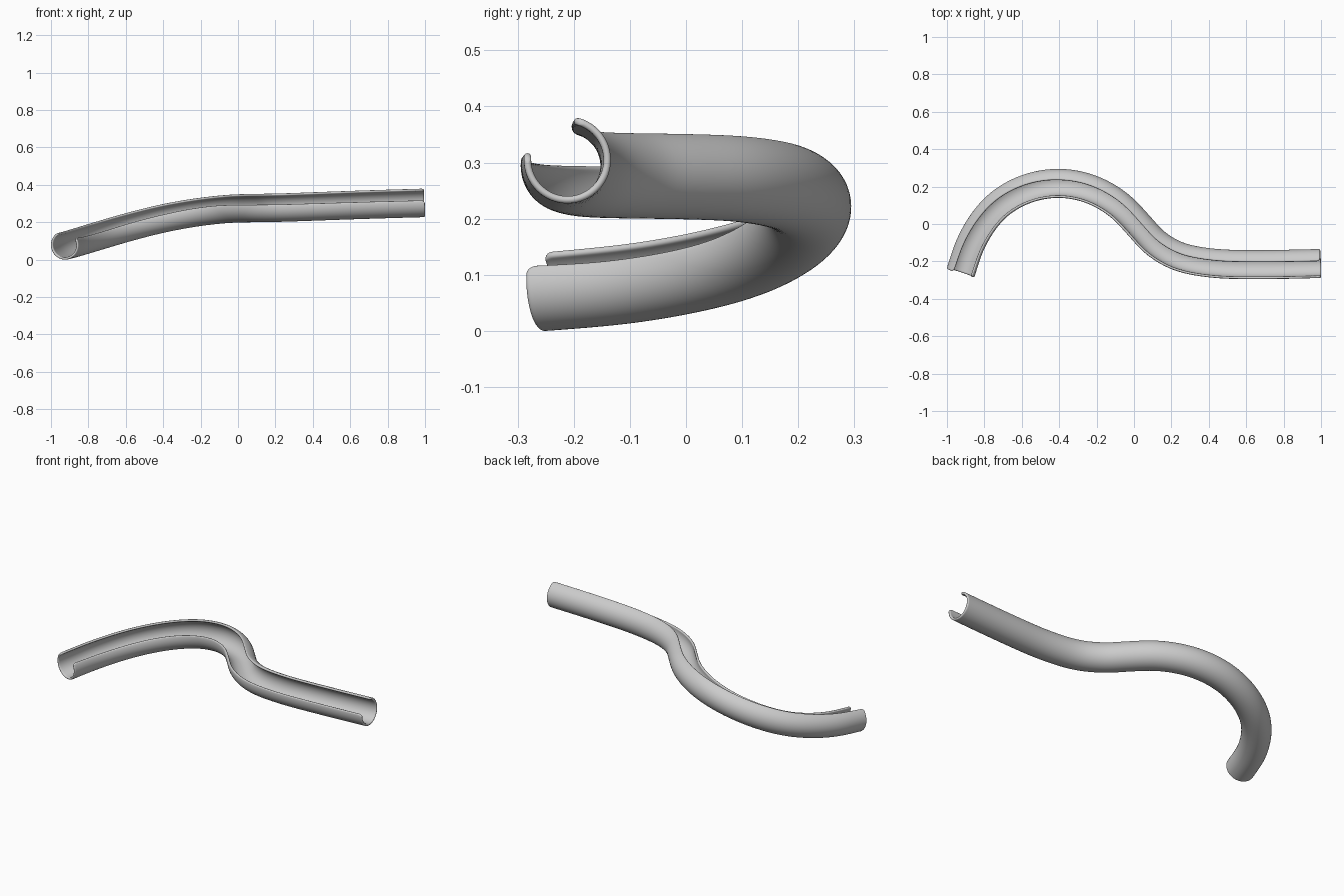
import bpy, bmesh, math
from mathutils import Vector

if "Cube" in bpy.data.objects:
    bpy.data.objects.remove(bpy.data.objects["Cube"])

R, H = 0.0775, 0.0065            # outer radius, half wall thickness
RM = R - H
CORNER = 0.018                   # rounding of the lip corners at both ends
SWEEP = math.radians(270)        # the trough is open for a quarter turn

# centre line of the S-shaped, rising channel
PTS = [Vector(p) for p in (
    (-0.925, -0.262, 0.078), (-0.866, -0.092, 0.093), (-0.733, 0.095, 0.133),
    (-0.583, 0.185, 0.177), (-0.406, 0.219, 0.222), (-0.235, 0.190, 0.254),
    (-0.075, 0.100, 0.273), (0.035, -0.015, 0.278), (0.110, -0.096, 0.279),
    (0.230, -0.170, 0.281), (0.406, -0.208, 0.287), (0.663, -0.217, 0.296),
    (1.0, -0.211, 0.306))]


def dense_path(pts, n=24):
    p = [2 * pts[0] - pts[1]] + pts + [2 * pts[-1] - pts[-2]]
    p[0] += Vector((-0.0, 0, 0.005))
    out = []
    for i in range(1, len(p) - 2):
        a, b, c, d = p[i - 1:i + 3]
        # non-uniform tangents keep the spacing of the points smooth
        l0, l1, l2 = (b - a).length, (c - b).length, (d - c).length
        m1 = ((b - a) / l0 * l1 + (c - b) / l1 * l0) / (l0 + l1) * l1
        m2 = ((c - b) / l1 * l2 + (d - c) / l2 * l1) / (l1 + l2) * l1
        for k in range(n):
            t = k / n
            out.append((2*t**3 - 3*t*t + 1) * b + (t**3 - 2*t*t + t) * m1
                       + (3*t*t - 2*t**3) * c + (t**3 - t*t) * m2)
    out.append(pts[-1].copy())
    for _ in range(60):
        out = [out[0]] + [(out[i-1] + 2 * out[i] + out[i+1]) / 4
                          for i in range(1, len(out) - 1)] + [out[-1]]
    return out


path = dense_path(PTS)
cum = [0.0]
for a, b in zip(path, path[1:]):
    cum.append(cum[-1] + (b - a).length)
L = cum[-1]


def at(s):
    i = 0
    while i < len(cum) - 2 and cum[i + 1] < s:
        i += 1
    return path[i].lerp(path[i + 1], (s - cum[i]) / (cum[i + 1] - cum[i]))


def roll(f):
    # opening rolls gently along the channel
    return math.radians(58 + 18 * min(1, f / 0.35) if f < 0.35
                        else 76 + 4 * (f - 0.35) / 0.65)


def quarter(d, r):
    return math.sqrt(max(0, 1 - (1 - min(d, r) / r) ** 2))


def stations(total, step_count):
    near = [0, 0.0006, 0.002, 0.004, 0.0065, 0.010, 0.014, 0.018]
    mid = [0.018 + (total - 0.036) * i / step_count for i in range(1, step_count)]
    return near + mid + [total - d for d in reversed(near)]


# mid-surface grid with a wall that thins to round edges all the way round
rings = stations(L, 110)
bm = bmesh.new()
outer, inner = [], []
for s in rings:
    d = min(s, L - s)
    c = at(s)
    t = (at(min(L, s + 0.012)) - at(max(0, s - 0.012))).normalized()
    left = Vector((0, 0, 1)).cross(t).normalized()
    up = t.cross(left)
    cut = CORNER * (1 - quarter(d, CORNER)) / RM
    arc = (SWEEP - 2 * cut) * RM
    ro, ri = [], []
    for e in stations(arc, 44):
        h = H * quarter(min(e, arc - e, d), H)
        a = roll(s / L) - cut - e / RM
        n = math.cos(a) * left + math.sin(a) * up
        ro.append(bm.verts.new(c + n * (RM + h)))
        ri.append(bm.verts.new(c + n * (RM - h)))
    outer.append(ro)
    inner.append(ri)

for grid in (outer, inner):
    for a, b in zip(grid, grid[1:]):
        for j in range(len(a) - 1):
            bm.faces.new((a[j], a[j + 1], b[j + 1], b[j]))
bmesh.ops.remove_doubles(bm, verts=bm.verts, dist=0.00005)
bmesh.ops.recalc_face_normals(bm, faces=bm.faces)

# settle on the ground and centre
for ax in range(3):
    v = [p.co[ax] for p in bm.verts]
    off = min(v) if ax == 2 else (min(v) + max(v)) / 2
    for p in bm.verts:
        p.co[ax] -= off

mesh = bpy.data.meshes.new("open_channel")
bm.to_mesh(mesh)
bm.free()
obj = bpy.data.objects.new("open_channel", mesh)
bpy.context.collection.objects.link(obj)
for p in mesh.polygons:
    p.use_smooth = True
